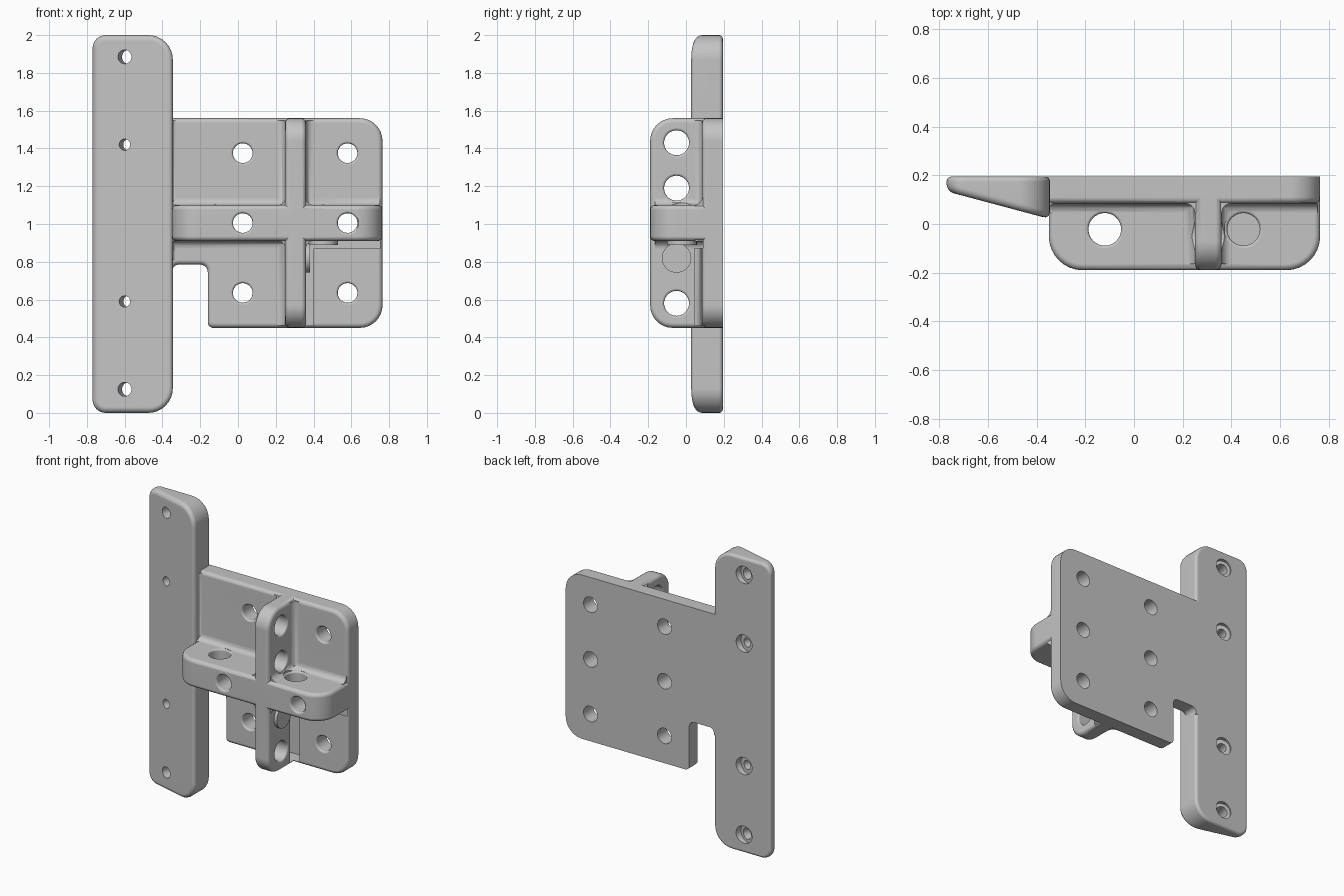
import bpy, bmesh
from math import sin, cos, pi
from mathutils import Vector

cube = bpy.data.objects.get("Cube")
if cube:
    bpy.data.objects.remove(cube, do_unlink=True)

grey = bpy.data.materials.new("plain grey")
grey.use_nodes = True
grey.diffuse_color = (0.55, 0.55, 0.55, 1)
grey.node_tree.nodes["Principled BSDF"].inputs["Base Color"].default_value = (0.55, 0.55, 0.55, 1)

FRONT, BACK, FACE = -0.19, 0.195, 0.085      # rib front, back plane, plate front face
LEFT, RIGHT, LOW, HIGH = -0.345, 0.765, 0.45, 1.56
RIB_X, RIB_Z = (0.25, 0.36), (0.91, 1.10)    # rib thicknesses
EDGE, FILLET = 0.025, 0.04


def to_object(name, bm):
    bmesh.ops.recalc_face_normals(bm, faces=bm.faces)
    mesh = bpy.data.meshes.new(name)
    bm.to_mesh(mesh)
    bm.free()
    mesh.materials.append(grey)
    obj = bpy.data.objects.new(name, mesh)
    bpy.context.collection.objects.link(obj)
    return obj


def rounded(corners, steps=8):
    """Outline from (u, v, radius) right-angled corners."""
    out = []
    for i, (u, v, r) in enumerate(corners):
        p = Vector((u, v))
        if r == 0:
            out.append(p)
            continue
        a = (Vector(corners[i - 1][:2]) - p).normalized() * r
        b = (Vector(corners[(i + 1) % len(corners)][:2]) - p).normalized() * r
        for k in range(steps + 1):
            t = k / steps * pi / 2
            out.append(p + a * (1 - sin(t)) + b * (1 - cos(t)))
    return out


def prism(name, outline, axis, lo, hi, bevel_lo=0, bevel_hi=0):
    """Extrude an outline along an axis; lo may be a function of u for a taper."""
    place = {"x": lambda u, v, w: (w, u, v),
             "y": lambda u, v, w: (u, w, v),
             "z": lambda u, v, w: (u, v, w)}[axis]
    bm = bmesh.new()
    start = lo if callable(lo) else lambda u: lo
    a = [bm.verts.new(place(u, v, start(u))) for u, v in outline]
    b = [bm.verts.new(place(u, v, hi)) for u, v in outline]
    caps = [bm.faces.new(a), bm.faces.new(b)]
    n = len(a)
    for i in range(n):
        bm.faces.new((a[i], a[(i + 1) % n], b[(i + 1) % n], b[i]))
    bmesh.ops.recalc_face_normals(bm, faces=bm.faces)
    for cap, size in zip(caps, (bevel_lo, bevel_hi)):
        if size:
            bmesh.ops.bevel(bm, geom=list(cap.edges), offset=size, segments=4,
                            profile=0.5, affect='EDGES')
    return to_object(name, bm)


def fillet(axis, corner, du, dv, lo, hi, f=FILLET):
    """Concave strip filling an inside corner that opens towards (du, dv)."""
    o = 0.02
    shape = [(-o, -o), (f, -o)]
    shape += [(f - f * sin(k * pi / 12), f - f * cos(k * pi / 12)) for k in range(7)]
    shape += [(-o, f)]
    return prism("fillet", [(corner[0] + du * u, corner[1] + dv * v) for u, v in shape],
                 axis, lo, hi)


def lathe(name, profile, origin, axis, sides=32):
    """Turned solid from (radius, distance) pairs along an axis."""
    turn = Vector(axis).to_track_quat('Z', 'Y')
    bm = bmesh.new()
    rings = [[bm.verts.new(Vector(origin) + turn @ Vector(
        (r * cos(2 * pi * k / sides), r * sin(2 * pi * k / sides), t)))
        for k in range(sides)] for r, t in profile]
    bm.faces.new(rings[0])
    bm.faces.new(rings[-1])
    for a, b in zip(rings, rings[1:]):
        for k in range(sides):
            j = (k + 1) % sides
            bm.faces.new((a[k], a[j], b[j], b[k]))
    return to_object(name, bm)


def hole(origin, axis, length, r, f=0.012, far=True):
    """Through hole with softened rims."""
    arc = [(r + f - f * sin(k * pi / 8), f - f * cos(k * pi / 8)) for k in range(5)]
    rim = [(r + f, -0.02)] + arc
    end = [(q, length - t) for q, t in reversed(rim)] if far else [(r, length + 0.02)]
    return lathe("hole_cutter", rim + end, origin, axis)


def combine(target, part, operation):
    mod = target.modifiers.new("join", 'BOOLEAN')
    mod.operation, mod.solver, mod.object = operation, 'EXACT', part
    bpy.context.view_layer.objects.active = target
    bpy.ops.object.modifier_apply(modifier=mod.name)
    bpy.data.objects.remove(part, do_unlink=True)


# Mounting plate with a notch at its lower corner
bracket = prism("hinge_bracket", rounded([
    (-0.4, HIGH, 0), (RIGHT, HIGH, 0.12), (RIGHT, LOW, 0.12), (-0.16, LOW, 0.03),
    (-0.16, 0.785, 0.04), (LEFT, 0.785, 0.03), (LEFT, 0.74, 0), (-0.4, 0.74, 0)]),
    "y", FACE, BACK, bevel_lo=EDGE)


# Tall tapered flange
def slope(x):
    return 0.134 - 0.267 * (x + 0.77)


parts = [prism("flange", rounded([
    (-0.77, 0, 0.07), (LEFT, 0, 0.13), (LEFT, 2, 0.13), (-0.77, 2, 0.07)]),
    "y", slope, BACK, 0.03, 0.02)]

# Crossing ribs
parts.append(prism("cross_rib", rounded([
    (LEFT - 0.005, FRONT, 0.14), (RIGHT, FRONT, 0.14), (RIGHT, 0.12, 0), (LEFT - 0.005, 0.12, 0)]),
    "z", *RIB_Z, EDGE, EDGE))
parts.append(prism("upright_rib", rounded([
    (FRONT, LOW, 0.12), (0.12, LOW, 0), (0.12, HIGH, 0), (FRONT, HIGH, 0.12)]),
    "x", *RIB_X, EDGE, EDGE))

# Fillets where ribs, plate and flange meet
for z, dz in zip(RIB_Z, (-1, 1)):
    parts.append(fillet("x", (FACE, z), -1, dz, LEFT - 0.005, RIGHT - 0.012))
for x, dx in zip(RIB_X, (-1, 1)):
    parts.append(fillet("z", (x, FACE), dx, -1, LOW + 0.012, HIGH - 0.012))
    for z, dz in zip(RIB_Z, (-1, 1)):
        parts.append(fillet("y", (x, z), dx, dz, FRONT + EDGE, 0.1))
parts.append(fillet("z", (LEFT, FACE), 1, -1, 0.81, HIGH - 0.012, 0.015))

for part in parts:
    combine(bracket, part, 'UNION')

# Holes through the plate and the cross rib front
cutters = []
for x in (0.025, 0.58):
    for z in (0.635, 1.005, 1.375):
        y = FRONT if z == 1.005 else FACE
        cutters.append(hole((x, y, z), (0, 1, 0), BACK - y, 0.052, far=False))

# Holes through the ribs
for x in (-0.12, 0.45):
    cutters.append(hole((x, -0.022, RIB_Z[0]), (0, 0, 1), RIB_Z[1] - RIB_Z[0], 0.067))
for z in (0.58, 0.82, 1.19, 1.43):
    cutters.append(hole((RIB_X[0], -0.05, z), (1, 0, 0), RIB_X[1] - RIB_X[0], 0.066))

# Slanted screw holes in the flange, counterbored from the back
for z, r in ((0.125, 0.037), (0.59, 0.03), (1.42, 0.03), (1.885, 0.037)):
    cutters.append(lathe("screw_cutter",
                         [(r, -0.05), (r, 0.085), (0.058, 0.085), (0.058, 0.2)],
                         (-0.6, slope(-0.6), z), (0.267, 1, 0)))

for cutter in cutters:
    combine(bracket, cutter, 'DIFFERENCE')

# Smooth shading with flat faces kept flat
bpy.ops.object.select_all(action='DESELECT')
bracket.select_set(True)
bpy.context.view_layer.objects.active = bracket
bpy.ops.object.shade_smooth_by_angle(angle=0.6)
normals = bracket.modifiers.new("flat_faces", 'WEIGHTED_NORMAL')
normals.keep_sharp = True
